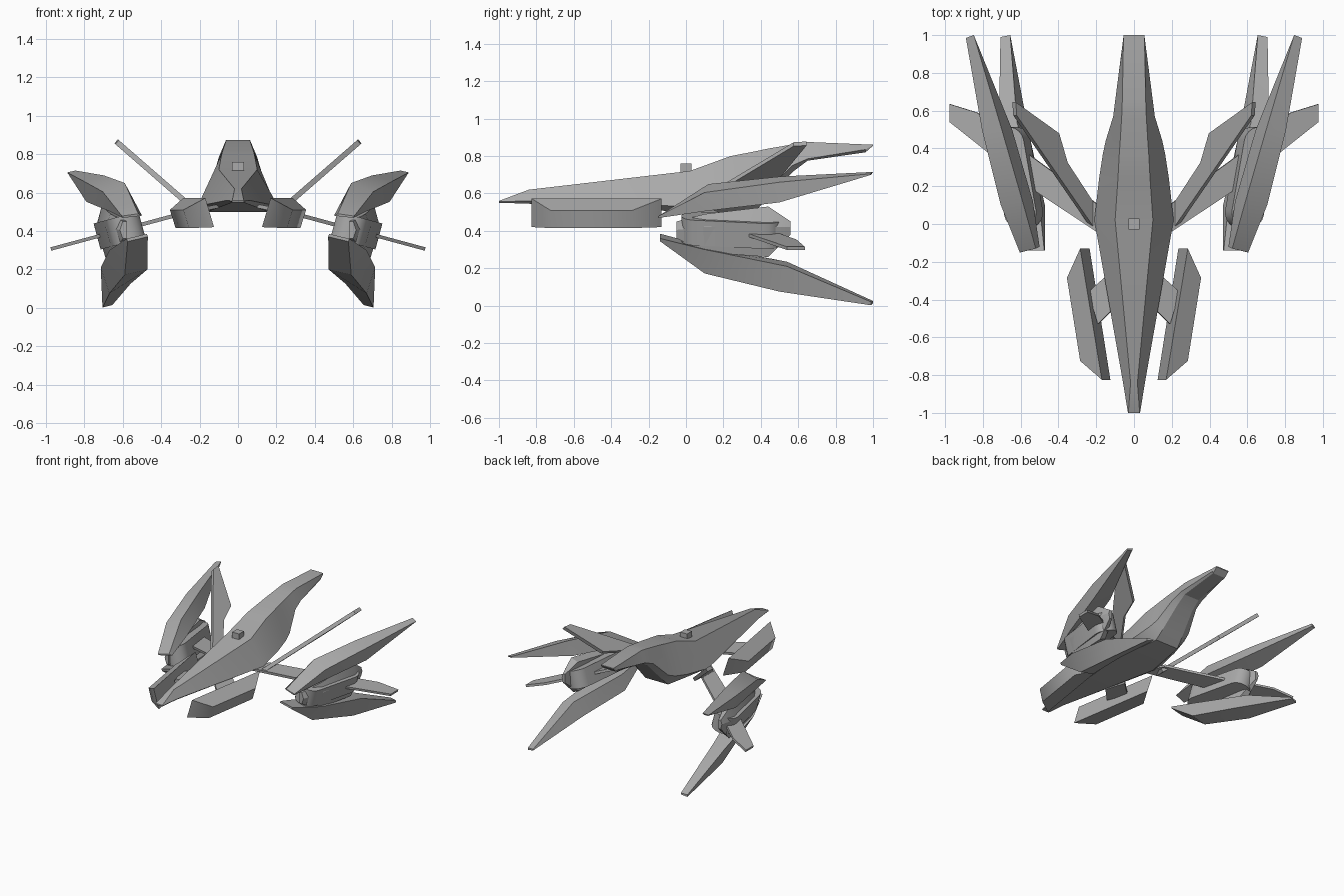
import bpy
import bmesh
from math import cos, sin, pi, radians
from mathutils import Vector

default_cube = bpy.data.objects.get("Cube")
if default_cube:
    bpy.data.objects.remove(default_cube, do_unlink=True)

# One plain hull material
grey = bpy.data.materials.new("hull grey")
grey.use_nodes = True
colour = (0.4, 0.4, 0.4, 1)
grey.diffuse_color = colour
grey.node_tree.nodes["Principled BSDF"].inputs["Base Color"].default_value = colour


def loft(name, rings, mirrored=True, smooth_angle=25):
    """Skin a list of equal-length point rings, cap both ends, mirror across x."""
    bm = bmesh.new()
    loops = [[bm.verts.new(p) for p in ring] for ring in rings]
    count = len(loops[0])
    for a, b in zip(loops, loops[1:]):
        for i in range(count):
            j = (i + 1) % count
            bm.faces.new((a[i], a[j], b[j], b[i]))
    bm.faces.new(loops[0])
    bm.faces.new(loops[-1])
    bmesh.ops.recalc_face_normals(bm, faces=bm.faces)
    mesh = bpy.data.meshes.new(name)
    bm.to_mesh(mesh)
    bm.free()
    mesh.materials.append(grey)
    obj = bpy.data.objects.new(name, mesh)
    bpy.context.collection.objects.link(obj)
    bpy.ops.object.select_all(action='DESELECT')
    obj.select_set(True)
    bpy.context.view_layer.objects.active = obj
    bpy.ops.object.shade_smooth_by_angle(angle=radians(smooth_angle))
    if mirrored:
        obj.modifiers.new("Mirror", 'MIRROR')
    return obj


def plate(name, outline, x_start, z_start, slope, thickness):
    """Flat panel whose height changes linearly with x."""
    normal = Vector((-slope, 0, 1)).normalized() * thickness / 2
    middle = [Vector((x, y, z_start + slope * (x - x_start))) for x, y in outline]
    return loft(name, [[p - normal for p in middle], [p + normal for p in middle]])


# Central hull: y, then height and half width of the top, side and belly edges
hull_sections = [
    (-1, .56, .03, .556, .032, .55, .03),
    (-.84, .62, .018, .56, .058, .545, .04),
    (.02, .72, .1, .53, .21, .5, .16),
    (.24, .8, .085, .56, .185, .5, .12),
    (.37, .825, .078, .59, .165, .505, .1),
    (.44, .84, .073, .62, .15, .575, .09),
    (.57, .862, .065, .75, .11, .715, .07),
    (.65, .875, .062, .785, .1, .775, .065),
    (.96, .862, .056, .835, .06, .82, .055),
]
rings = []
for y, zt, wt, zm, wm, zb, wb in hull_sections:
    rings.append([(-wt, y, zt), (wt, y, zt), (wm, y, zm),
                  (wb, y, zb), (-wb, y, zb), (-wm, y, zm)])
tail = .055
rings.append([(-tail, 1, .862), (tail, 1, .862), (tail, 1, .858),
              (tail, 1, .855), (-tail, 1, .855), (-tail, 1, .858)])
loft("hull", rings, mirrored=False)

# Small box on the spine
r = .03
loft("spine_box", [[(-r, -r, z), (r, -r, z), (r, r, z), (-r, r, z)]
                   for z in (.7, .76)], mirrored=False)

# Front nacelles: leaning slabs with a sloping upper face
loft("front_nacelle", [
    [(.125, -.825, .42), (.235, -.13, .42), (.325, -.28, .415), (.255, -.73, .415)],
    [(.17, -.825, .572), (.285, -.13, .572), (.355, -.285, .51), (.285, -.725, .51)],
], smooth_angle=48)
plate("front_strut", [(.1, -.44), (.19, -.53), (.24, -.36), (.14, -.27)],
      .1, .53, -.2, .02)

# Rear struts, pod cores and outer fins share one drooping plane
droop = (.35, .475, -.27)
plate("rear_strut", [(.13, -.085), (.56, .2), (.6, .4), (.2, .11)], *droop, .02)
plate("outer_fin", [(.66, .29), (.975, .54), (.975, .635), (.83, .59), (.66, .46)],
      *droop, .018)

# Pod core: a slab with rounded front and rear ends, splayed outward
steps, radius = 10, .085
core = []
for cx, cy, start in ((.585, .06, pi), (.65, .43, 0)):
    for i in range(steps + 1):
        a = start + pi * i / steps - radians(10)
        core.append((cx + radius * cos(a), cy + radius * sin(a)))
plate("pod_core", core, *droop, .14)

# Pod shells: short faceted blades on the outer side of each core
shell_sections = [
    (-.05, (.6, .45), (.615, .405), (.6, .36), (.58, .36), (.58, .45)),
    (.1, (.665, .49), (.69, .42), (.65, .285), (.6, .31), (.61, .47)),
    (.44, (.71, .53), (.74, .42), (.69, .26), (.64, .28), (.65, .51)),
    (.56, (.7, .45), (.71, .42), (.7, .38), (.68, .38), (.68, .45)),
]
loft("pod_shell", [[(x, y, z) for x, z in points] for y, *points in shell_sections])

# Raised fins sweeping up and back from the hull
plate("raised_fin", [(.22, -.02), (.63, .575), (.635, .645),
                     (.405, .48), (.36, .325), (.2, .08)],
      .29, .567, .87, .028)

# Upper blades: ridge, outer crease, outer edge, inner edge at each station
loft("upper_blade", [
    [(.52, -.13, .49), (.605, -.15, .478), (.6, -.15, .468), (.5, -.12, .48)],
    [(.59, .12, .65), (.705, .1, .605), (.675, .1, .505), (.535, .12, .54)],
    [(.7, .5, .69), (.805, .5, .66), (.79, .5, .552), (.645, .5, .585)],
    [(.848, 1, .715), (.89, .985, .705), (.885, .985, .698), (.855, .99, .7)],
])

# Lower blades: outer top, inner top, inner keel, outer keel at each station
loft("lower_blade", [
    [(.58, -.14, .36), (.475, -.14, .385), (.47, -.14, .37), (.575, -.14, .345)],
    [(.67, .1, .3), (.5, .1, .32), (.472, .1, .2), (.59, .1, .172)],
    [(.715, .54, .21), (.62, .54, .235), (.56, .5, .125), (.67, .5, .075)],
    [(.707, .99, .02), (.655, 1, .025), (.655, 1, .014), (.705, .99, .002)],
])
